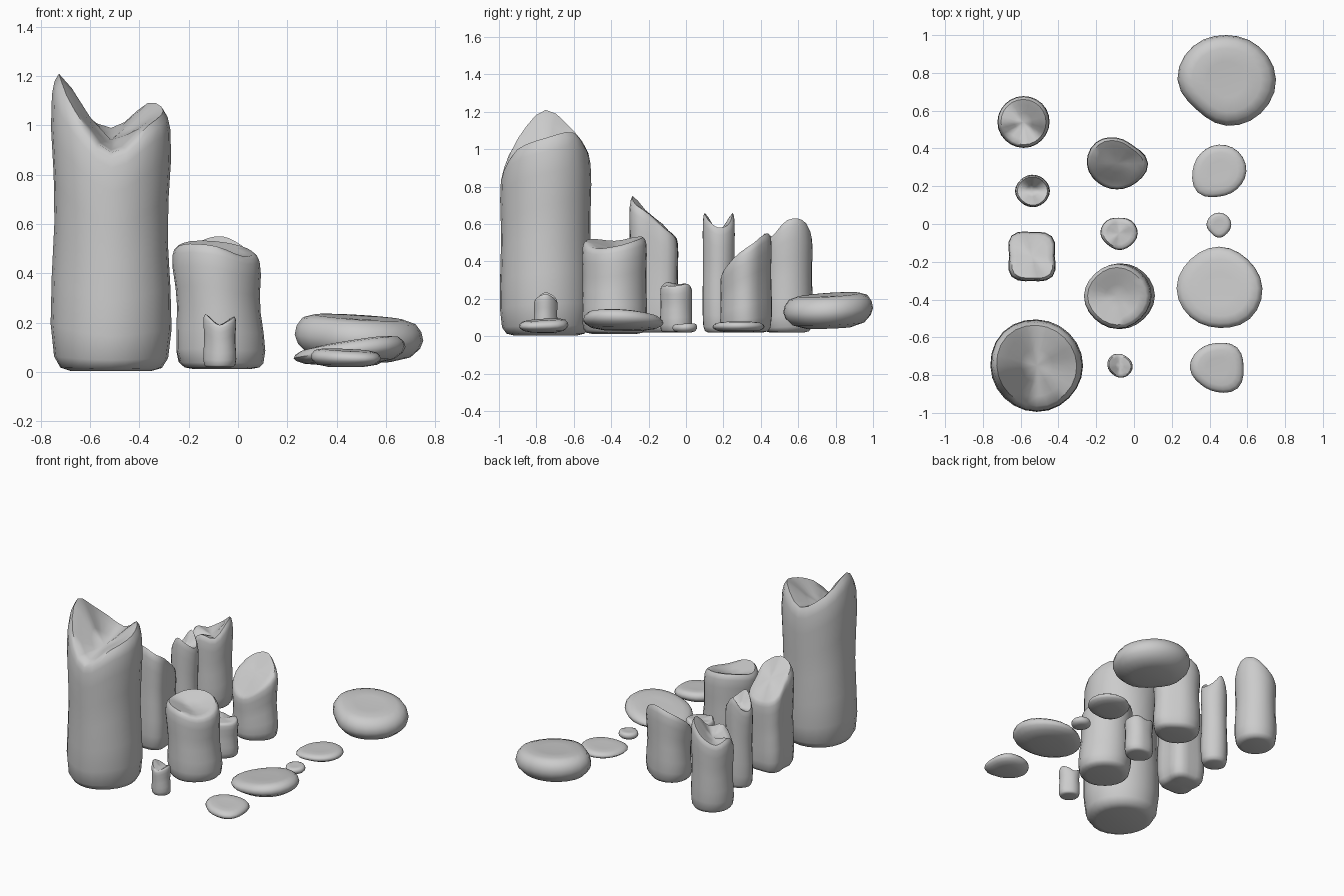
import bpy, bmesh, math

if "Cube" in bpy.data.objects:
    bpy.data.objects.remove(bpy.data.objects["Cube"])

N = 24


def sample(vals, a):
    # smooth periodic interpolation of values spaced evenly round a circle
    n = len(vals)
    u = (a / math.tau * n) % n
    i = int(u)
    t = u - i
    p0, p1, p2, p3 = (vals[(i + k) % n] for k in (-1, 0, 1, 2))
    return p1 + 0.5 * t * (p2 - p0 + t * (2 * p0 - 5 * p1 + 4 * p2 - p3 + t * (3 * (p1 - p2) + p3 - p0)))


def loft(name, rings, sharp):
    # skin closed rings; the first and last are single centre points
    bm = bmesh.new()
    low = bm.verts.new(rings[0])
    top = bm.verts.new(rings[-1])
    rows = [[bm.verts.new(p) for p in r] for r in rings[1:-1]]
    for i in range(N):
        j = (i + 1) % N
        bm.faces.new((low, rows[0][j], rows[0][i]))
        bm.faces.new((top, rows[-1][i], rows[-1][j]))
        for a, b in zip(rows, rows[1:]):
            bm.faces.new((a[i], a[j], b[j], b[i]))
    me = bpy.data.meshes.new(name)
    bm.to_mesh(me)
    bm.free()
    ob = bpy.data.objects.new(name, me)
    bpy.context.collection.objects.link(ob)
    bpy.ops.object.select_all(action='DESELECT')
    ob.select_set(True)
    bpy.context.view_layer.objects.active = ob
    bpy.ops.object.shade_smooth_by_angle(angle=math.radians(sharp))


BODY = [(0, .66), (.012, .84), (.05, .94), (.16, .99), (.32, .98), (.5, .95),
        (.66, .955), (.82, .985), (.93, .97), (.975, .93), (1, .86)]


def pillar(name, x, y, z0, radii, rim, mid, lean=(0, 0), body=BODY):
    # standing stone: radii and rim heights run anticlockwise from +x
    rings = [(x, y, z0)]
    ang = [i * math.tau / N for i in range(N)]
    for t, s in body:
        row = []
        for a in ang:
            r = sample(radii, a) * s * (1 + .012 * math.sin(9 * t + 2 * a))
            h = sample(rim, a)
            row.append((x + lean[0] * (t - .5) + r * math.cos(a),
                        y + lean[1] * (t - .5) + r * math.sin(a), z0 + t * (h - z0)))
        rings.append(row)
    cx, cy = x + lean[0] / 2, y + lean[1] / 2
    for s, w in ((.65, .78), (.35, .35)):
        rings.append([(cx + sample(radii, a) * s * math.cos(a), cy + sample(radii, a) * s * math.sin(a),
                       mid + w * (sample(rim, a) - mid)) for a in ang])
    rings.append((cx, cy, mid))
    loft(name, rings, 50)


SLAB = [(.5, 0), (.8, .12), (.95, .33), (1, .52), (.97, .72), (.88, .9), (.7, .98), (.4, .97)]


def slab(name, x, y, z0, z1, radii, tilt=(0, 0), taper=0):
    # flat stone: top tilts by slopes, underside follows by half
    def pt(r, a, k):
        dx, dy = r * math.cos(a), r * math.sin(a)
        slope = tilt[0] * dx + tilt[1] * dy
        return (x + dx, y + dy, z0 + k * (z1 - z0) + slope * (taper + (1 - taper) * k))
    rings = [pt(0, 0, 0)]
    for s, k in SLAB:
        rings.append([pt(s * sample(radii, i * math.tau / N), i * math.tau / N, k) for i in range(N)])
    rings.append(pt(0, 0, .95))
    loft(name, rings, 60)


# left row of tall stones
pillar("giant_pillar", -.515, -.75, .003, [.245, .245, .25, .255, .245, .245, .25, .245],
       [1.06, 1.09, .99, 1.09, 1.21, 1.06, .89, 1.0], .94)
pillar("slanted_pillar", -.54, -.17, .02, [.12, .15, .13, .155, .12, .155, .135, .155],
       [.63, .55, .52, .55, .63, .71, .75, .70], .635)
pillar("slim_pillar", -.54, .175, .02, [.095, .09, .088, .085, .09, .085, .088, .09],
       [.58, .60, .66, .58, .56, .60, .66, .62], .56)
pillar("jagged_pillar", -.585, .54, .02, [.138, .14, .14, .138, .138, .138, .14, .138],
       [.62, .62, .55, .50, .53, .48, .55, .53], .50)

# middle row of medium stones
pillar("tiny_stump", -.075, -.75, .018, [.068, .06, .064, .07, .066, .06, .065, .068],
       [.225, .21, .19, .215, .235, .215, .19, .21], .19)
pillar("broad_stump", -.078, -.38, .012, [.18, .175, .175, .17, .18, .175, .18, .175],
       [.48, .51, .53, .53, .51, .52, .51, .47], .47, lean=(-.025, 0))
pillar("small_stump", -.08, -.05, .02, [.1, .095, .085, .095, .098, .085, .09, .09],
       [.27, .28, .26, .28, .28, .29, .27, .27], .27)
pillar("sloped_stump", -.09, .32, .02, [.165, .13, .14, .16, .16, .145, .14, .145],
       [.47, .53, .55, .51, .43, .35, .33, .39], .45)

# right row of flat stones
slab("flat_stone_front", .44, -.76, .02, .09, [.14, .15, .13, .135, .145, .125, .13, .155], (-.05, .05))
slab("flat_stone_wide", .45, -.34, .032, .12, [.23, .215, .22, .215, .225, .215, .21, .23], (.16, -.06), .25)
slab("pebble", .45, -.005, .02, .068, [.065, .065, .065, .065, .066, .06, .068, .062], (0, .05))
slab("flat_stone_mid", .45, .28, .022, .075, [.145, .145, .14, .135, .14, .16, .135, .135], (.05, 0))
slab("thick_slab", .49, .765, .045, .225, [.262, .245, .235, .25, .26, .225, .245, .255], (-.06, .06), .6)
